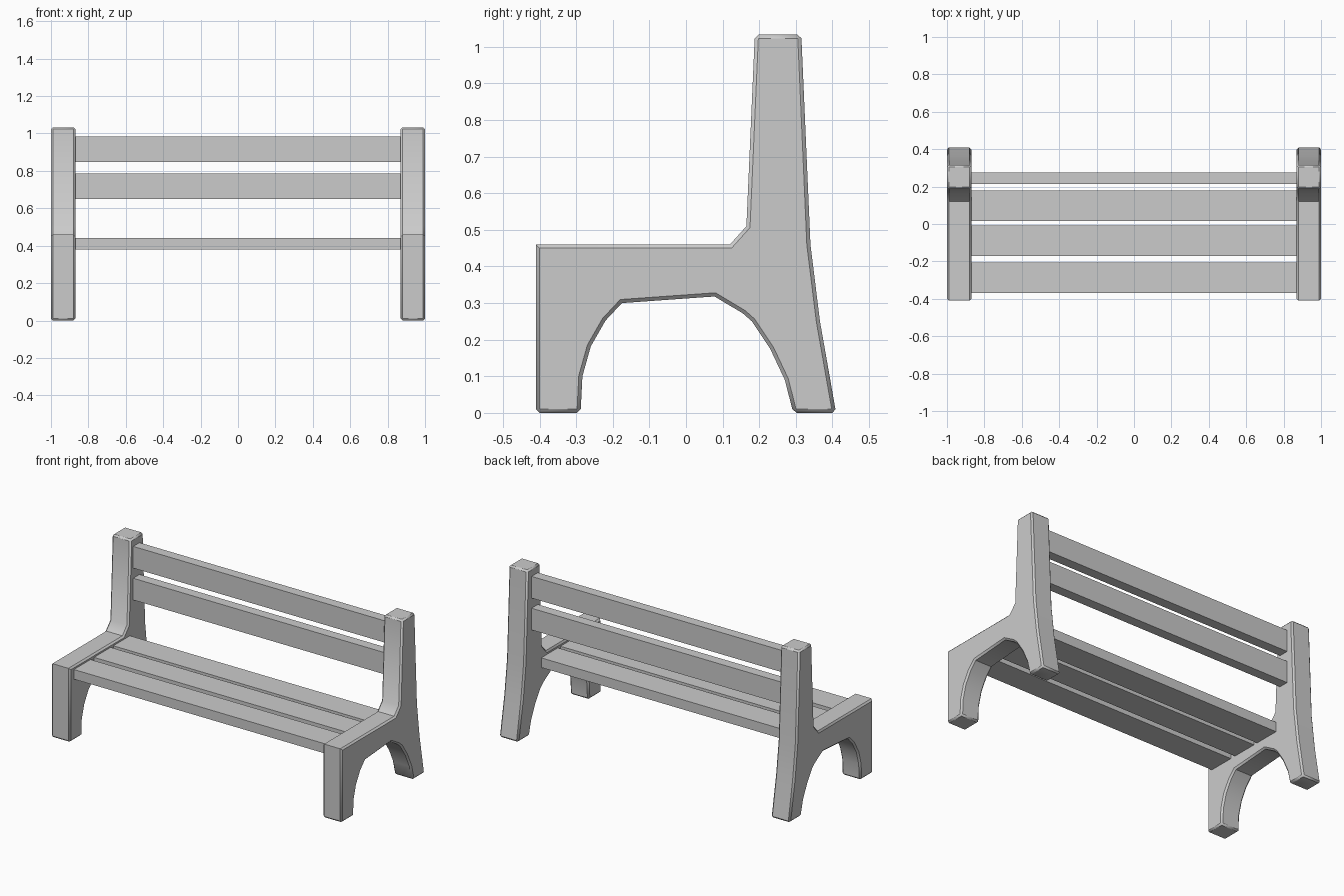
import bpy, bmesh, math

if "Cube" in bpy.data.objects:
    bpy.data.objects.remove(bpy.data.objects["Cube"])

# side profile of the end frame as (y, z)
PROFILE = [(-0.41, 0), (-0.41, 0.46), (0.12, 0.46), (0.165, 0.51), (0.188, 1.033),
           (0.315, 1.033), (0.34, 0.46), (0.366, 0.25), (0.41, 0), (0.293, 0),
           (0.27, 0.09), (0.23, 0.175), (0.18, 0.25), (0.155, 0.272), (0.078, 0.318),
           (-0.175, 0.3), (-0.22, 0.252), (-0.26, 0.182), (-0.283, 0.1), (-0.288, 0)]


def mesh_object(name, bm):
    bmesh.ops.recalc_face_normals(bm, faces=bm.faces)
    me = bpy.data.meshes.new(name)
    bm.to_mesh(me)
    bm.free()
    ob = bpy.data.objects.new(name, me)
    bpy.context.collection.objects.link(ob)
    return ob


# concrete end frame: extruded profile with chamfered rim, feet and post top
def end_frame(name, x0, x1):
    bm = bmesh.new()
    face = bm.faces.new([bm.verts.new((x0, y, z)) for y, z in PROFILE])
    ext = bmesh.ops.extrude_face_region(bm, geom=[face])
    moved = [v for v in ext["geom"] if isinstance(v, bmesh.types.BMVert)]
    bmesh.ops.translate(bm, verts=moved, vec=(x1 - x0, 0, 0))

    def chamfered(e):
        a, b = e.verts
        rim = abs(a.co.x - b.co.x) < 1e-5
        return rim or a.co.z < 0.001 or a.co.z > 1

    bmesh.ops.bevel(bm, geom=[e for e in bm.edges if chamfered(e)],
                    offset=0.01, segments=1, affect='EDGES', clamp_overlap=True)
    ob = mesh_object(name, bm)
    bpy.ops.object.select_all(action='DESELECT')
    ob.select_set(True)
    bpy.context.view_layer.objects.active = ob
    bpy.ops.object.shade_smooth_by_angle(angle=math.radians(40))


# plain plank spanning between the two frames
def slat(name, y0, y1, z0, z1):
    bm = bmesh.new()
    bmesh.ops.create_cube(bm, size=1)
    bmesh.ops.scale(bm, vec=(1.74, y1 - y0, z1 - z0), verts=bm.verts)
    bmesh.ops.translate(bm, vec=(0, (y0 + y1) / 2, (z0 + z1) / 2), verts=bm.verts)
    mesh_object(name, bm)


end_frame("left_frame", -1, -0.87)
end_frame("right_frame", 0.87, 1)

# seat and backrest planks
for i, y in enumerate((-0.37, -0.172, 0.017)):
    slat(f"seat_slat_{i + 1}", y, y + 0.163, 0.38, 0.44)
for i, z in enumerate((0.65, 0.848)):
    slat(f"back_slat_{i + 1}", 0.213, 0.275, z, z + 0.135)
